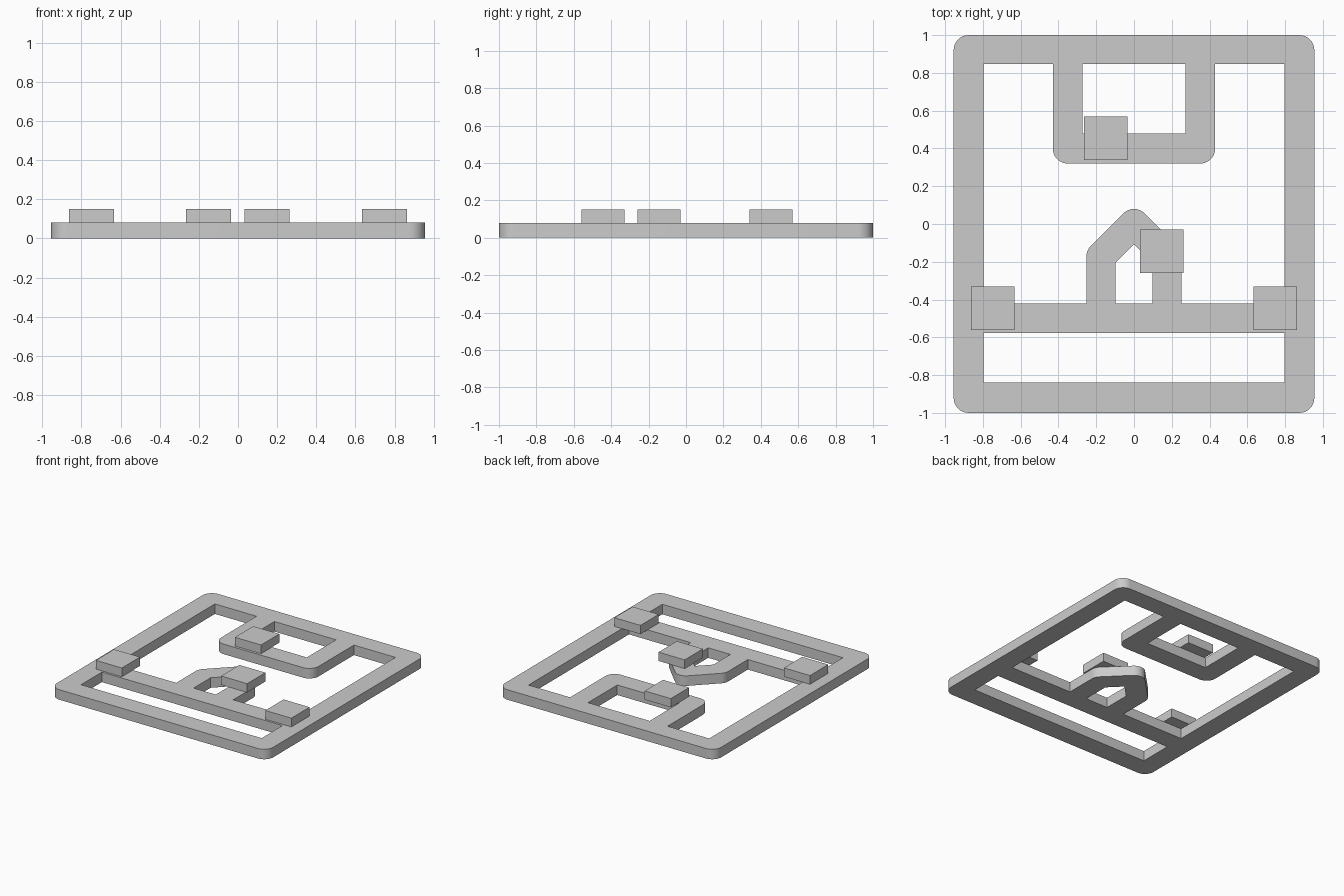
import bpy, bmesh
from math import sin, tan
from mathutils import Vector

cube = bpy.data.objects.get("Cube")
if cube:
    bpy.data.objects.remove(cube, do_unlink=True)

THICK = 0.08     # height of the flat frame
RADIUS = 0.08    # rounding of the outer corners
BLOCK = 0.23     # side of the square blocks
BLOCK_TOP = 0.15

grey = bpy.data.materials.new("mid_grey")
grey.use_nodes = True
grey.diffuse_color = (0.6, 0.6, 0.6, 1)
grey.node_tree.nodes["Principled BSDF"].inputs["Base Color"].default_value = grey.diffuse_color


def add_object(name, bm):
    bmesh.ops.recalc_face_normals(bm, faces=bm.faces)
    mesh = bpy.data.meshes.new(name)
    bm.to_mesh(mesh)
    bm.free()
    mesh.materials.append(grey)
    obj = bpy.data.objects.new(name, mesh)
    bpy.context.collection.objects.link(obj)
    return obj


def arc(prev, corner, following, radius, steps=8):
    """Points of a fillet tangent to both edges at a corner."""
    a, b = (prev - corner).normalized(), (following - corner).normalized()
    half = a.angle(b) / 2
    centre = corner + (a + b).normalized() * (radius / sin(half))
    reach = radius / tan(half)
    start = (corner + a * reach - centre).normalized()
    end = (corner + b * reach - centre).normalized()
    return [centre + start.slerp(end, i / steps).normalized() * radius
            for i in range(steps + 1)]


def outline(corners):
    """Closed loop from (x, y) sharp or (x, y, radius) rounded corners."""
    pts = [Vector((c[0], c[1], 0)) for c in corners]
    loop = []
    for i, c in enumerate(corners):
        if len(c) == 3:
            loop += arc(pts[i - 1], pts[i], pts[(i + 1) % len(pts)], c[2])
        else:
            loop.append(pts[i])
    return loop


def mirrored(right_half):
    """Complete a right half across x = 0."""
    left = [(-c[0], *c[1:]) for c in reversed(right_half) if c[0] != 0]
    return right_half + left


def rectangle(x, y0, y1, *radius):
    return mirrored([(x, y0, *radius), (x, y1, *radius)])


# Outer edge and the openings of the frame
border = rectangle(0.955, -1, 1, RADIUS)
front_slot = rectangle(0.797, -0.84, -0.577)
bay_opening = rectangle(0.272, 0.478, 0.847)
arch_opening = mirrored([(0, -0.108), (0.098, -0.206), (0.098, -0.42)])
# Main opening: around the pointed arch, the side, then the back bay
main_opening = mirrored([
    (0, 0.113, RADIUS), (0.252, -0.139, RADIUS), (0.252, -0.42),
    (0.797, -0.42), (0.797, 0.847), (0.43, 0.847), (0.43, 0.32, RADIUS)])

# Flat frame: fill the outline with its holes, then give it thickness
bm = bmesh.new()
edges = []
for shape in (border, front_slot, bay_opening, arch_opening, main_opening):
    verts = [bm.verts.new(p) for p in outline(shape)]
    edges += [bm.edges.new((verts[i - 1], verts[i])) for i in range(len(verts))]
bmesh.ops.triangle_fill(bm, edges=edges, use_beauty=True, normal=(0, 0, 1))
top = bmesh.ops.extrude_face_region(bm, geom=bm.faces[:])["geom"]
bmesh.ops.translate(bm, vec=(0, 0, THICK),
                    verts=[g for g in top if isinstance(g, bmesh.types.BMVert)])
frame = add_object("frame", bm)
bpy.ops.object.select_all(action="DESELECT")
frame.select_set(True)
bpy.context.view_layer.objects.active = frame
bpy.ops.object.shade_smooth_by_angle(angle=0.5)

# Square blocks resting on the frame
blocks = {"right_block": (-0.748, -0.445), "left_block": (0.748, -0.445),
          "arch_block": (0.148, -0.145), "bay_block": (-0.15, 0.455)}
for name, (x, y) in blocks.items():
    bm = bmesh.new()
    bmesh.ops.create_cube(bm, size=1)
    bmesh.ops.scale(bm, vec=(BLOCK, BLOCK, BLOCK_TOP - THICK), verts=bm.verts)
    bmesh.ops.translate(bm, vec=(x, y, (BLOCK_TOP + THICK) / 2), verts=bm.verts)
    add_object(name, bm)
